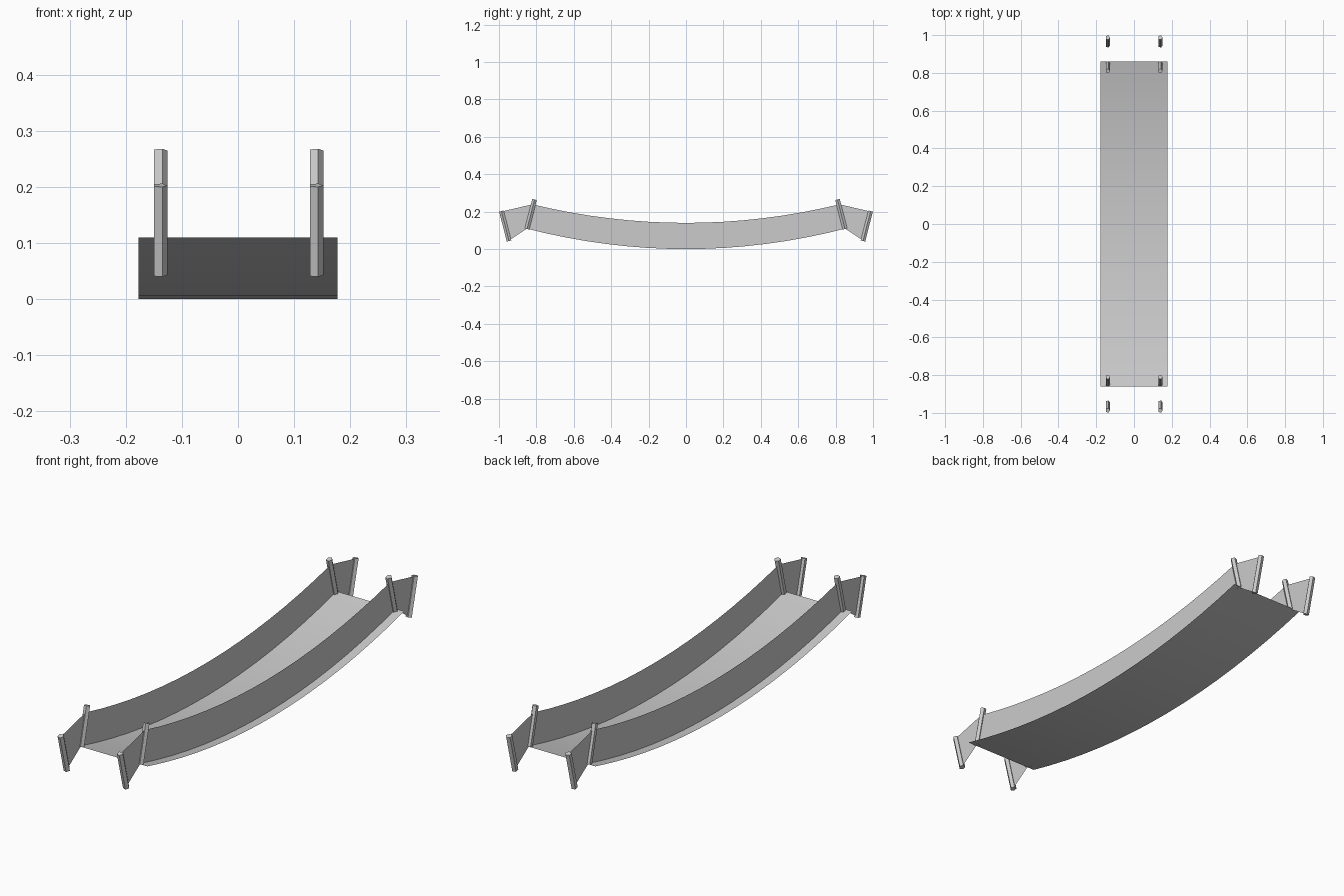
import bpy
from mathutils import Vector

cube = bpy.data.objects.get("Cube")
if cube:
    bpy.data.objects.remove(cube, do_unlink=True)

grey = bpy.data.materials.new("plain_grey")
grey.use_nodes = True
colour = (0.6, 0.6, 0.6, 1)
grey.diffuse_color = colour
grey.node_tree.nodes["Principled BSDF"].inputs["Base Color"].default_value = colour

SEGMENTS = 16
RAIL_X = 0.139
POST_RADIUS = 0.013


def add_object(name, verts, faces, smooth=False):
    mesh = bpy.data.meshes.new(name)
    mesh.from_pydata(verts, [], faces)
    mesh.materials.append(grey)
    for poly in mesh.polygons:
        poly.use_smooth = smooth
    obj = bpy.data.objects.new(name, mesh)
    bpy.context.collection.objects.link(obj)
    return obj


def strip(name, edge_a, edge_b):
    """Sheet of quads between two edge lines of equal length."""
    n = len(edge_a)
    faces = [(i, i + 1, n + i + 1, n + i) for i in range(n - 1)]
    return add_object(name, edge_a + edge_b, faces, True)


def sag(x, half_length, low, rise):
    """Hanging curve along y, lowest in the middle."""
    ts = [2 * i / SEGMENTS - 1 for i in range(SEGMENTS + 1)]
    return [(x, half_length * t, low + rise * t * t) for t in ts]


def post(name, bottom, top):
    """Leaning five-sided pole."""
    bottom, top = Vector(bottom), Vector(top)
    axis = top - bottom
    bpy.ops.mesh.primitive_cone_add(vertices=5, radius1=POST_RADIUS,
                                    radius2=POST_RADIUS, depth=axis.length,
                                    location=(bottom + top) / 2)
    obj = bpy.context.object
    obj.name = name
    # Turn one corner towards +x, then lean in the y-z plane
    lean = Vector((0, 0, 1)).rotation_difference(axis)
    turn = Vector((0, 1, 0)).rotation_difference(Vector((1, 0, 0)))
    obj.rotation_mode = 'QUATERNION'
    obj.rotation_quaternion = lean @ turn
    obj.data.materials.append(grey)


# Hanging walkway
strip("deck", sag(-0.177, 0.86, 0, 0.11), sag(0.177, 0.86, 0, 0.11))

for side, sx in (("left", 1), ("right", -1)):
    x = sx * RAIL_X
    # Side netting
    strip(side + "_side_panel", sag(x, 0.855, 0, 0.11), sag(x, 0.817, 0.14, 0.098))

    for end, sy in (("front", -1), ("back", 1)):
        label = end + "_" + side
        # Bridge head posts and anchor posts
        post(label + "_inner_post", (x, sy * 0.85, 0.107), (x, sy * 0.81, 0.265))
        post(label + "_outer_post", (x, sy * 0.946, 0.043), (x, sy * 0.987, 0.203))
        # Panel between the two posts
        add_object(label + "_end_panel",
                   [(x, sy * 0.85, 0.11), (x, sy * 0.946, 0.046),
                    (x, sy * 0.985, 0.201), (x, sy * 0.817, 0.24)],
                   [(0, 1, 2, 3)])
